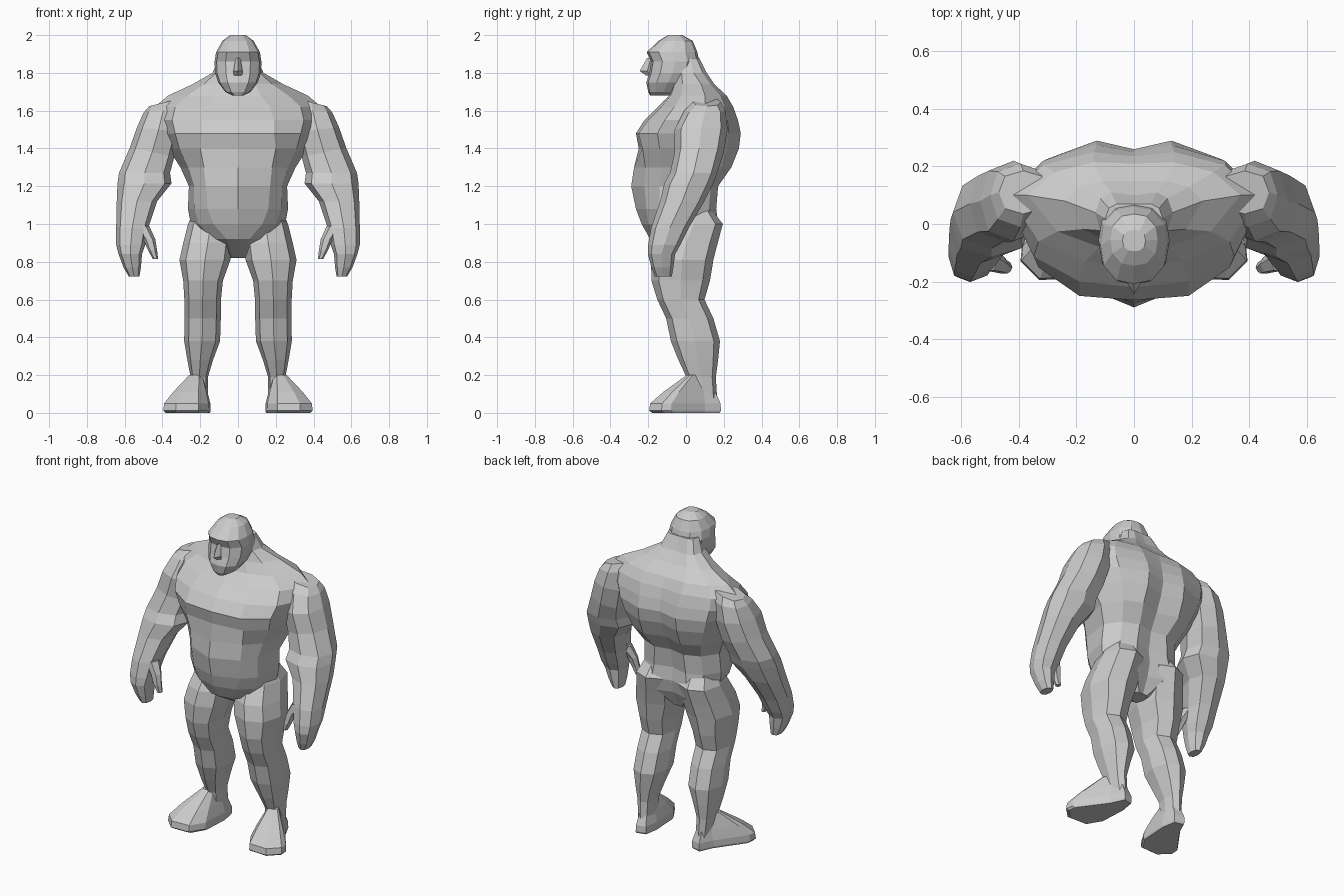
import bpy, bmesh, math
from mathutils import Vector

clay = bpy.data.materials.new("clay_grey")
clay.diffuse_color = (0.6, 0.6, 0.6, 1)


def loft(name, rings, mirror=False):
    """Skin a stack of equal-length point rings, capped at both ends."""
    bm = bmesh.new()
    loops = [[bm.verts.new(p) for p in ring] for ring in rings]
    n = len(loops[0])
    for a, b in zip(loops, loops[1:]):
        for i in range(n):
            j = (i + 1) % n
            bm.faces.new((a[i], a[j], b[j], b[i]))
    bm.faces.new(loops[0])
    bm.faces.new(loops[-1])
    bmesh.ops.recalc_face_normals(bm, faces=bm.faces)
    mesh = bpy.data.meshes.new(name)
    bm.to_mesh(mesh)
    bm.free()
    mesh.materials.append(clay)
    obj = bpy.data.objects.new(name, mesh)
    bpy.context.collection.objects.link(obj)
    if mirror:
        mod = obj.modifiers.new("mirror", 'MIRROR')
        mod.use_mirror_merge = False
    return obj


def oval(cx, cy, cz, rx, ry, slope=0.0, n=8):
    """Horizontal, slightly squared oval ring, optionally tilted sideways."""
    pts = []
    for i in range(n):
        a = 2 * math.pi * i / n
        k = 1 + 0.06 * abs(math.sin(2 * a))
        x, y = rx * k * math.cos(a), ry * k * math.sin(a)
        pts.append(Vector((cx + x, cy + y, cz + slope * x)))
    return pts


def body_ring(z, fc, fx, fy, sx, sy, bx, by, bc):
    """Symmetric body section: breastbone, chest, flank, back muscle, spine."""
    def bulge(ax, ay):
        return (ax + sx) / 2 * 1.09, sy + (ay - sy) * 0.70
    half = [(fx, fy), bulge(fx, fy), (sx, sy), bulge(bx, by), (bx, by)]
    right = [Vector((x, y, z)) for x, y in half]
    left = [Vector((-x, y, z)) for x, y in reversed(half)]
    return [Vector((0, fc, z))] + right + [Vector((0, bc, z))] + left


# Torso from crotch to neck: z, front, chest xy, flank xy, back xy, spine
torso = [
    (0.82, -0.02, 0.03, -0.02, 0.05, 0.03, 0.03, 0.08, 0.08),
    (0.92, -0.190, 0.06, -0.18, 0.19, 0.0, 0.10, 0.15, 0.12),
    (1.00, -0.235, 0.13, -0.20, 0.25, 0.02, 0.12, 0.17, 0.14),
    (1.08, -0.265, 0.16, -0.21, 0.265, 0.03, 0.11, 0.16, 0.13),
    (1.20, -0.290, 0.17, -0.22, 0.26, 0.04, 0.10, 0.17, 0.15),
    (1.30, -0.275, 0.18, -0.215, 0.305, 0.07, 0.13, 0.24, 0.20),
    (1.40, -0.250, 0.20, -0.23, 0.37, 0.07, 0.13, 0.28, 0.24),
    (1.48, -0.265, 0.19, -0.25, 0.42, 0.08, 0.13, 0.29, 0.26),
    (1.55, -0.220, 0.19, -0.20, 0.45, 0.09, 0.13, 0.275, 0.25),
    (1.62, -0.150, 0.17, -0.13, 0.44, 0.10, 0.14, 0.25, 0.235),
    (1.68, -0.090, 0.12, -0.08, 0.37, 0.10, 0.14, 0.215, 0.21),
    (1.74, -0.060, 0.09, -0.06, 0.24, 0.08, 0.11, 0.15, 0.15),
    (1.80, -0.040, 0.08, -0.05, 0.135, 0.04, 0.08, 0.11, 0.10),
    (1.88, -0.040, 0.06, -0.04, 0.10, 0.02, 0.06, 0.07, 0.07),
]
loft("torso", [body_ring(*r) for r in torso])

# Head: z, front y, back y, half width
head = [
    (1.68, -0.19, -0.09, 0.03), (1.70, -0.20, -0.04, 0.068),
    (1.75, -0.21, 0.02, 0.105), (1.80, -0.195, 0.055, 0.122),
    (1.86, -0.185, 0.07, 0.124), (1.91, -0.208, 0.06, 0.116),
    (1.97, -0.145, 0.035, 0.082), (2.00, -0.095, -0.02, 0.04),
]
loft("head", [oval(0, (f + b) / 2, z, w, (b - f) / 2, n=12) for z, f, b, w in head])

# Nose wedge
loft("nose", [oval(0, -0.19, 1.785, 0.022, 0.02, n=4),
              oval(0, -0.205, 1.81, 0.024, 0.04, n=4),
              oval(0, -0.185, 1.88, 0.012, 0.02, n=4)])

# Arm from shoulder cap to fingertips
arm = [
    (0.385, 0.11, 1.645, 0.085, 0.075, -0.25), (0.395, 0.10, 1.60, 0.105, 0.11, -0.1),
    (0.42, 0.08, 1.50, 0.115, 0.14, 0.1), (0.455, 0.07, 1.38, 0.118, 0.13, 0.2),
    (0.495, 0.04, 1.27, 0.135, 0.125, 0.0), (0.495, 0.015, 1.215, 0.143, 0.13, 0.0),
    (0.535, -0.02, 1.12, 0.107, 0.117, 0.0), (0.56, -0.085, 0.98, 0.085, 0.10, 0.0),
    (0.568, -0.115, 0.89, 0.077, 0.085, 0.0), (0.57, -0.13, 0.84, 0.062, 0.072, 0.0),
    (0.56, -0.125, 0.77, 0.046, 0.058, 0.0), (0.55, -0.12, 0.722, 0.028, 0.045, 0.0),
]
loft("arm", [oval(*r) for r in arm], mirror=True)

# Thumb
loft("thumb", [oval(0.51, -0.12, 0.99, 0.04, 0.045, n=6),
               oval(0.47, -0.14, 0.92, 0.032, 0.03, n=6),
               oval(0.452, -0.15, 0.86, 0.024, 0.024, n=6),
               oval(0.437, -0.15, 0.815, 0.014, 0.017, n=6)], mirror=True)

# Leg from hip to shin
leg = [
    (0.135, 0.03, 1.085, 0.09, 0.10), (0.145, 0.04, 1.00, 0.12, 0.155),
    (0.160, 0.0, 0.90, 0.13, 0.168), (0.175, -0.02, 0.81, 0.135, 0.165),
    (0.185, -0.028, 0.70, 0.105, 0.155), (0.187, -0.027, 0.60, 0.097, 0.125),
    (0.187, 0.02, 0.50, 0.096, 0.125), (0.19, 0.05, 0.38, 0.095, 0.13),
    (0.20, 0.065, 0.28, 0.068, 0.105), (0.205, 0.08, 0.19, 0.046, 0.078),
    (0.200, 0.09, 0.07, 0.040, 0.075),
]
loft("leg", [oval(*r) for r in leg], mirror=True)

# Splayed foot: sole outline shrinking up to the ankle
sole = [(0.16, 0.17), (0.22, 0.185), (0.26, 0.10), (0.39, -0.08), (0.395, -0.13),
        (0.33, -0.195), (0.21, -0.19), (0.155, -0.10), (0.145, 0.08)]
ankle = Vector((0.205, 0.08))
foot = []
for z, s in ((0.0, 0.94), (0.012, 1.0), (0.05, 0.98), (0.11, 0.73), (0.16, 0.48), (0.20, 0.28)):
    foot.append([(ankle + (Vector(p) - ankle) * s).to_3d() + Vector((0, 0, z)) for p in sole])
loft("foot", foot, mirror=True)
